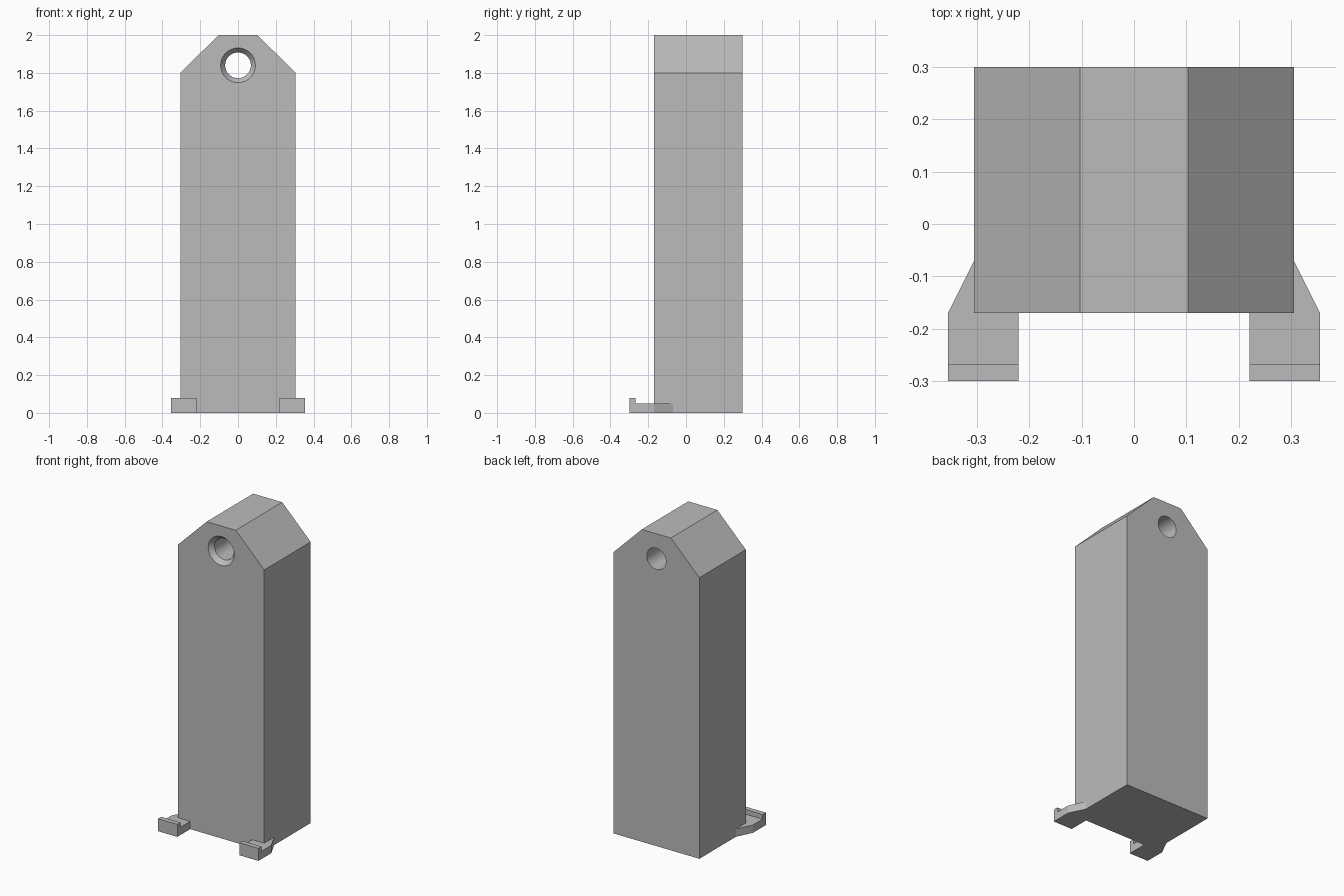
import bpy, bmesh, math

cube = bpy.data.objects.get("Cube")
if cube:
    bpy.data.objects.remove(cube, do_unlink=True)

grey = bpy.data.materials.new("plain grey")
grey.use_nodes = True
grey.diffuse_color = (0.5, 0.5, 0.5, 1)
grey.node_tree.nodes["Principled BSDF"].inputs["Base Color"].default_value = (0.5, 0.5, 0.5, 1)


def prism(name, outline, direction):
    """Extrude a closed 3D outline along a direction."""
    bm = bmesh.new()
    face = bm.faces.new([bm.verts.new(p) for p in outline])
    moved = bmesh.ops.extrude_face_region(bm, geom=[face])["geom"]
    bmesh.ops.translate(bm, vec=direction, verts=[v for v in moved if isinstance(v, bmesh.types.BMVert)])
    # The starting cap is kept or rebuilt so that the solid is closed
    if face.is_valid is False or len(bm.faces) < len(outline) + 2:
        bmesh.ops.holes_fill(bm, edges=bm.edges)
    bmesh.ops.recalc_face_normals(bm, faces=bm.faces)
    mesh = bpy.data.meshes.new(name)
    bm.to_mesh(mesh)
    bm.free()
    mesh.materials.append(grey)
    obj = bpy.data.objects.new(name, mesh)
    bpy.context.collection.objects.link(obj)
    return obj


def cone_cutter(y_front, y_back, r_front, r_back):
    """Round cutter along y at the height of the hole."""
    bpy.ops.mesh.primitive_cone_add(
        vertices=64, radius1=r_back, radius2=r_front, depth=y_back - y_front,
        location=(0, (y_front + y_back) / 2, HOLE_Z), rotation=(math.pi / 2, 0, 0))
    bpy.context.object.data.materials.append(grey)
    return bpy.context.object


def cut(target, cutter):
    cutter.hide_render = True
    mod = target.modifiers.new("cut", "BOOLEAN")
    mod.operation = "DIFFERENCE"
    mod.solver = "EXACT"
    mod.object = cutter
    bpy.ops.object.select_all(action="DESELECT")
    bpy.context.view_layer.objects.active = target
    target.select_set(True)
    bpy.ops.object.modifier_apply(modifier=mod.name)
    bpy.data.objects.remove(cutter, do_unlink=True)


HALF_W, FRONT, BACK, HOLE_Z = 0.305, -0.17, 0.30, 1.84

# Tall block with a chamfered top
half = [(HALF_W, 0), (HALF_W, 1.8), (0.103, 2)]
outline = half + [(-x, z) for x, z in reversed(half)]
body = prism("body", [(x, FRONT, z) for x, z in outline], (0, BACK - FRONT, 0))

# Through hole with a countersink on the front
cut(body, cone_cutter(FRONT - 0.1, BACK + 0.1, 0.068, 0.068))
cut(body, cone_cutter(FRONT - 0.03, FRONT + 0.03, 0.116, 0.068))
bpy.ops.object.shade_smooth_by_angle(angle=math.radians(25))

# Clip feet: tapered plan wrapping the front corners, with a raised front lip
plan = [(0.22, -0.3), (0.355, -0.3), (0.355, FRONT), (HALF_W, -0.07), (HALF_W, FRONT), (0.22, FRONT)]
for side, name in ((1, "left_foot_clip"), (-1, "right_foot_clip")):
    foot = prism(name, [(side * x, y, 0) for x, y in plan], (0, 0, 0.08))
    step = [(x, y, 0.05) for x, y in ((-1, -0.268), (1, -0.268), (1, 1), (-1, 1))]
    cut(foot, prism("step_cutter", step, (0, 0, 0.2)))
